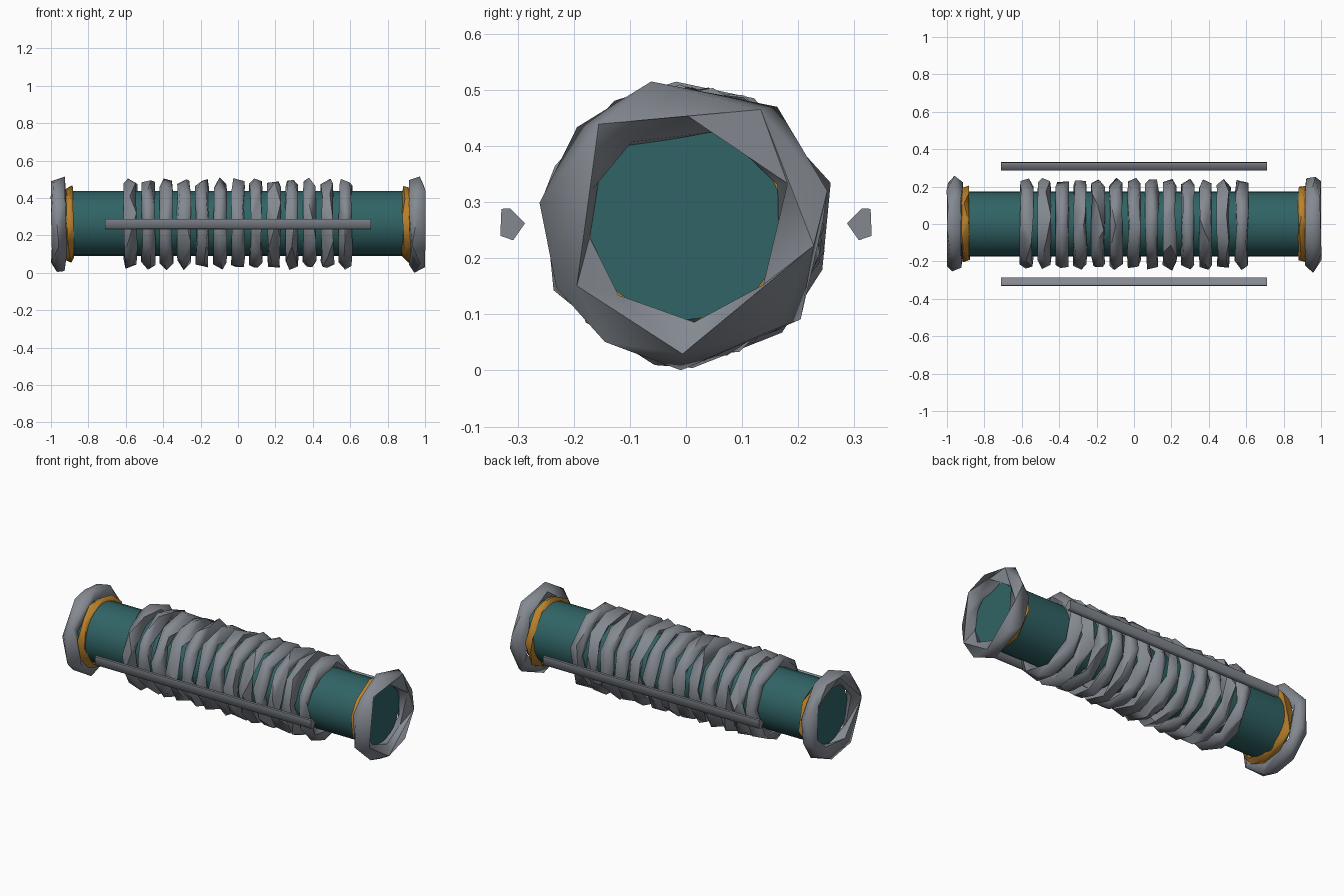
import bpy, math, random
from mathutils import Matrix

if "Cube" in bpy.data.objects:
    bpy.data.objects.remove(bpy.data.objects["Cube"])

random.seed(4)
CZ = 0.262  # height of the tube axis


def material(name, rgb):
    m = bpy.data.materials.new(name)
    m.diffuse_color = (*rgb, 1)
    m.use_nodes = True
    m.node_tree.nodes["Principled BSDF"].inputs["Base Color"].default_value = m.diffuse_color
    return m


STEEL = material("steel grey", (0.23, 0.25, 0.28))
TEAL = material("dark teal", (0.03, 0.125, 0.13))
ORANGE = material("amber", (0.50, 0.22, 0.025))


def finish(name, mat, angle=60):
    ob = bpy.context.object
    ob.name = name
    ob.data.materials.clear()
    ob.data.materials.append(mat)
    bpy.ops.object.shade_smooth_by_angle(angle=math.radians(angle))
    return ob


def ring(name, x, major, minor, mat, ratio):
    """Faceted, slightly irregular hoop around the x axis."""
    bpy.ops.mesh.primitive_torus_add(major_segments=32, minor_segments=10,
                                     major_radius=major, minor_radius=minor)
    ob = bpy.context.object
    ob.data.transform(Matrix.Rotation(random.uniform(0, 6.28), 4, 'X')
                      @ Matrix.Rotation(math.pi / 2, 4, 'Y'))
    ob.location = (x, 0, CZ)
    dec = ob.modifiers.new("facet", 'DECIMATE')
    dec.ratio = ratio
    bpy.ops.object.modifier_apply(modifier="facet")
    finish(name, mat)


# Main tube
bpy.ops.mesh.primitive_cylinder_add(vertices=24, radius=0.174, depth=1.88,
                                    location=(0, 0, CZ + 0.002),
                                    rotation=(0, math.pi / 2, 0))
finish("main_tube", TEAL, 40)

# Coil hoops along the middle
for i in range(13):
    ring(f"coil_{i + 1}", -0.575 + i * 0.0958, 0.205, 0.036, STEEL, 0.11)

# End collars with amber seals behind them
for s, side in ((-1, "left"), (1, "right")):
    ring(f"end_collar_{side}", s * 0.957, 0.213, 0.042, STEEL, 0.11)
    ring(f"seal_{side}", s * 0.9, 0.183, 0.022, ORANGE, 0.11)

# Side rods with a rough triangular section (y, z)
section = [(0.287, 0.262), (0.314, 0.289), (0.329, 0.288),
           (0.331, 0.24), (0.308, 0.232)]
for s, side in ((-1, "front"), (1, "back")):
    n = len(section)
    verts = [(x, s * y, z) for x in (-0.712, 0.712) for y, z in section]
    faces = [(i, (i + 1) % n, n + (i + 1) % n, n + i) for i in range(n)]
    faces += [tuple(range(n))[::-1], tuple(range(n, 2 * n))]
    if s < 0:
        faces = [f[::-1] for f in faces]
    me = bpy.data.meshes.new("rod")
    me.from_pydata(verts, [], faces)
    ob = bpy.data.objects.new("rod", me)
    bpy.context.collection.objects.link(ob)
    bpy.ops.object.select_all(action='DESELECT')
    ob.select_set(True)
    bpy.context.view_layer.objects.active = ob
    finish(f"side_rod_{side}", STEEL, 75)
